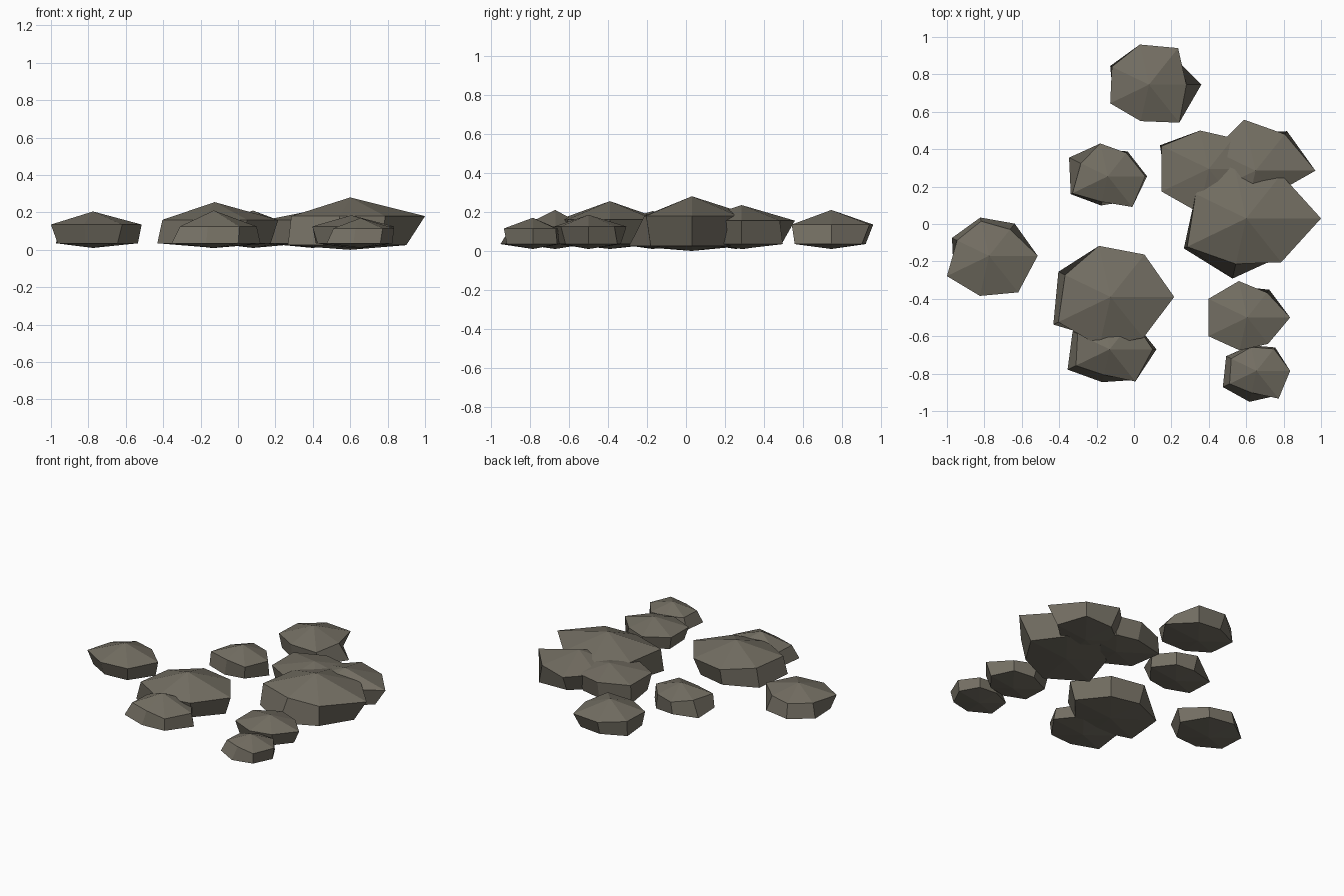
import bpy
import bmesh
from math import sin, cos, tau
from mathutils import Vector

SIDES = 7

default_cube = bpy.data.objects.get("Cube")
if default_cube:
    bpy.data.objects.remove(default_cube, do_unlink=True)


def make_material(name, colour):
    material = bpy.data.materials.new(name)
    material.use_nodes = True
    material.diffuse_color = colour
    material.node_tree.nodes["Principled BSDF"].inputs["Base Color"].default_value = colour
    return material


stone = make_material("grey_brown_stone", (0.17, 0.155, 0.122, 1))


def add_ring(bm, centre, radii, height):
    """One rough seven-sided ring; radii are in hundredths of a unit."""
    ring = []
    for index, radius in enumerate(radii):
        angle = tau * index / SIDES
        offset = Vector((cos(angle), sin(angle), 0)) * radius / 100
        ring.append(bm.verts.new(centre + offset + Vector((0, 0, height))))
    return ring


def make_rock(name, x, y, shoulder, peak, upper, lower, base=0.01):
    """A flat faceted stone: low peak, rough shoulder ring, foot ring, shallow underside."""
    bm = bmesh.new()
    centre = Vector((x, y, 0))
    top = bm.verts.new((x, y, peak))
    bottom = bm.verts.new((x, y, base))
    shoulder_ring = add_ring(bm, centre, upper, shoulder)
    foot_ring = add_ring(bm, centre, lower, base + 0.025)
    for i in range(SIDES):
        j = (i + 1) % SIDES
        bm.faces.new((top, shoulder_ring[i], shoulder_ring[j]))
        bm.faces.new((shoulder_ring[i], foot_ring[i], foot_ring[j], shoulder_ring[j]))
        bm.faces.new((bottom, foot_ring[j], foot_ring[i]))
    bmesh.ops.recalc_face_normals(bm, faces=bm.faces[:])
    mesh = bpy.data.meshes.new(name)
    bm.to_mesh(mesh)
    bm.free()
    mesh.materials.append(stone)
    rock = bpy.data.objects.new(name, mesh)
    bpy.context.collection.objects.link(rock)
    return rock


# Overlapping cluster on the +x side
make_rock("large_rock", 0.6, 0.03, shoulder=0.18, peak=0.28, base=0,
          upper=(40, 30, 32, 30, 35, 25, 30), lower=(30, 25, 27, 27, 37, 33, 27))
make_rock("cluster_outer_rock", 0.65, 0.285, shoulder=0.155, peak=0.235,
          upper=(32, 25, 28, 25, 25, 25, 16), lower=(24, 27, 21, 21, 21, 21, 16))
make_rock("cluster_inner_rock", 0.4, 0.295, shoulder=0.16, peak=0.21,
          upper=(25, 21, 21, 28, 28, 24, 22), lower=(21, 18, 18, 29, 25, 21, 19))

# Separate stones at the back, centre and -x side
make_rock("back_rock", 0.08, 0.745, shoulder=0.135, peak=0.21,
          upper=(20, 25, 22, 22, 23, 20, 26), lower=(28, 20, 18, 23, 21, 19, 24))
make_rock("middle_rock", -0.14, 0.255, shoulder=0.135, peak=0.2,
          upper=(20, 16, 18, 16, 21, 14, 21), lower=(21, 17, 15, 23, 22, 16, 17))
make_rock("side_rock", -0.775, -0.17, shoulder=0.135, peak=0.205,
          upper=(26, 18, 19, 19, 25, 22, 25), lower=(24, 22, 21, 22, 21, 18, 21))

# Front pair: a broad stone with a smaller one against it
make_rock("broad_front_rock", -0.125, -0.39, shoulder=0.16, peak=0.255,
          upper=(34, 29, 28, 27, 31, 27, 28), lower=(30, 24, 24, 31, 34, 23, 23))
make_rock("small_front_rock", -0.13, -0.67, shoulder=0.125, peak=0.21,
          upper=(23, 20, 16, 19, 20, 14, 22), lower=(25, 20, 14, 22, 25, 18, 21))

# Front corner pair of small stones
make_rock("corner_inner_rock", 0.605, -0.5, shoulder=0.125, peak=0.185,
          upper=(23, 17, 20, 23, 23, 18, 18), lower=(19, 19, 17, 21, 20, 15, 15))
make_rock("corner_outer_rock", 0.655, -0.785, shoulder=0.115, peak=0.17,
          upper=(18, 15, 13, 15, 16, 12, 19), lower=(17, 16, 14, 18, 20, 17, 17))
